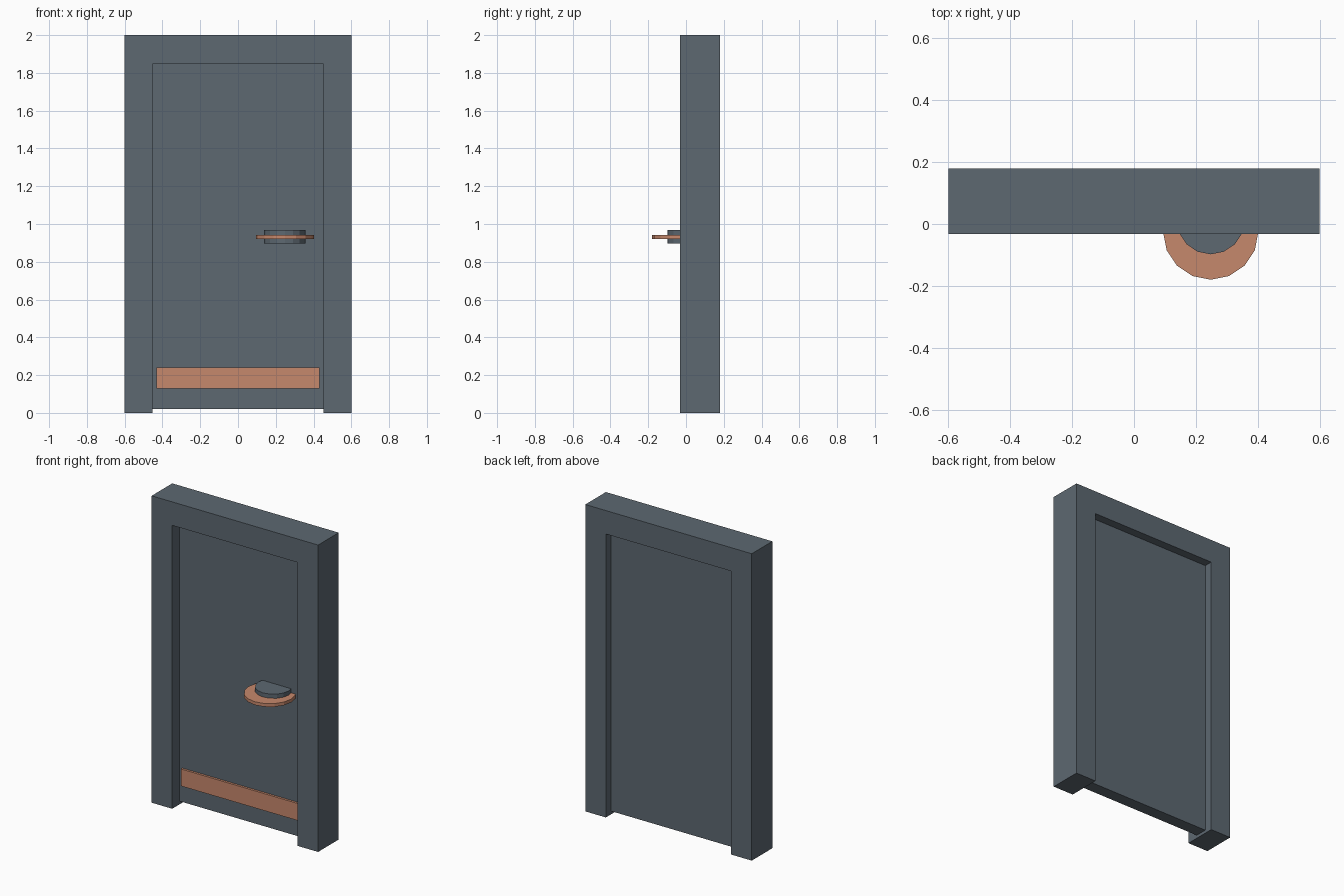
import bpy
import bmesh
import math

cube = bpy.data.objects.get("Cube")
if cube:
    bpy.data.objects.remove(cube, do_unlink=True)


def make_material(name, rgb):
    mat = bpy.data.materials.new(name)
    mat.use_nodes = True
    mat.diffuse_color = (*rgb, 1)
    mat.node_tree.nodes["Principled BSDF"].inputs["Base Color"].default_value = (*rgb, 1)
    return mat


slate = make_material("slate_grey", (0.109, 0.138, 0.165))
copper = make_material("copper", (0.565, 0.246, 0.150))


def prism(name, points, depth, mat):
    """Extrude a flat outline of 3D points along the depth vector."""
    bm = bmesh.new()
    face = bm.faces.new([bm.verts.new(p) for p in points])
    result = bmesh.ops.extrude_face_region(bm, geom=[face], use_keep_orig=True)
    moved = [g for g in result["geom"] if isinstance(g, bmesh.types.BMVert)]
    bmesh.ops.translate(bm, verts=moved, vec=depth)
    bmesh.ops.recalc_face_normals(bm, faces=bm.faces)
    mesh = bpy.data.meshes.new(name)
    bm.to_mesh(mesh)
    bm.free()
    mesh.materials.append(mat)
    obj = bpy.data.objects.new(name, mesh)
    bpy.context.collection.objects.link(obj)
    return obj


def slab(name, half_width, z0, z1, y0, y1, mat):
    outline = [(-half_width, y0, z0), (half_width, y0, z0),
               (half_width, y0, z1), (-half_width, y0, z1)]
    return prism(name, outline, (0, y1 - y0, 0), mat)


def disc(name, x, y, radius, z0, z1, mat, sides=16):
    """Horizontal disc whose rear is trimmed inside the door."""
    angles = [2 * math.pi * i / sides for i in range(sides)]
    outline = [(x + radius * math.cos(a), min(y + radius * math.sin(a), 0.1), z0)
               for a in angles]
    return prism(name, outline, (0, 0, z1 - z0), mat)


# Door frame: one U-shaped outline, open at the floor
outer, inner, top, head = 0.6, 0.452, 2.0, 1.847
half = [(inner, head), (inner, 0), (outer, 0), (outer, top)]
outline = half + [(-x, z) for x, z in reversed(half)]
frame_front, frame_back = -0.032, 0.18
prism("door_frame", [(x, frame_front, z) for x, z in outline],
      (0, frame_back - frame_front, 0), slate)

# Door leaf recessed in the frame, with its kick plate
door_front = 0.045
slab("door_panel", inner, 0.02, head, door_front, 0.125, slate)
slab("kick_plate", 0.432, 0.13, 0.241, door_front - 0.015, door_front + 0.01, copper)

# Handle: wide thin disc around a thicker hub
disc("handle_disc", 0.248, -0.026, 0.154, 0.92, 0.941, copper)
disc("handle_hub", 0.248, 0.012, 0.11, 0.898, 0.968, slate)
